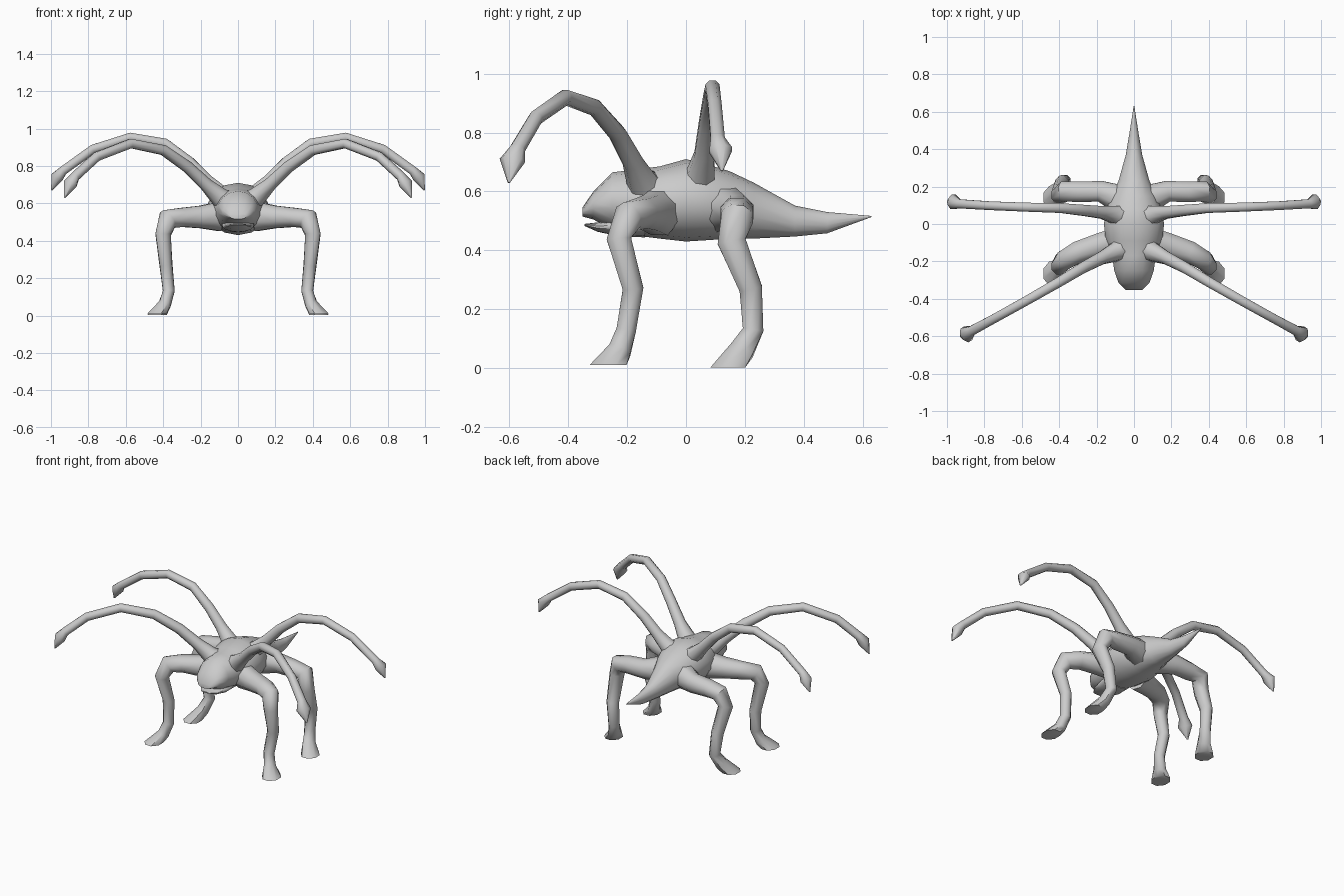
import bpy, bmesh, math
from mathutils import Vector

skin = bpy.data.materials.new("grey_skin")
skin.diffuse_color = (0.6, 0.6, 0.6, 1)


def loft(name, rings, mirror=False, angle=50):
    """Skin a list of equal-length vertex rings and cap both ends."""
    bm = bmesh.new()
    vs = [[bm.verts.new(p) for p in r] for r in rings]
    n = len(vs[0])
    for a, b in zip(vs, vs[1:]):
        for i in range(n):
            bm.faces.new((a[i], a[(i + 1) % n], b[(i + 1) % n], b[i]))
    bm.faces.new(vs[0])
    bm.faces.new(vs[-1])
    bmesh.ops.recalc_face_normals(bm, faces=bm.faces)
    me = bpy.data.meshes.new(name)
    bm.to_mesh(me)
    bm.free()
    ob = bpy.data.objects.new(name, me)
    bpy.context.collection.objects.link(ob)
    me.materials.append(skin)
    bpy.ops.object.select_all(action='DESELECT')
    ob.select_set(True)
    bpy.context.view_layer.objects.active = ob
    bpy.ops.object.shade_smooth_by_angle(angle=math.radians(angle))
    if mirror:
        mod = ob.modifiers.new("mirror", 'MIRROR')
        mod.use_mirror_merge = False
    return ob


def trunk(name, sections, n=14):
    """Sections along y: (y, bottom z, top z, half width)."""
    rings = []
    for y, lo, hi, w in sections:
        rings.append([(w * math.sin(2 * math.pi * i / n), y,
                       (lo + hi) / 2 + (hi - lo) / 2 * math.cos(2 * math.pi * i / n))
                      for i in range(n)])
    return loft(name, rings)


def limb(name, path, ref, end=None, n=8):
    """Path of (x, y, z, radius along ref, radius across); optional end direction."""
    pts = [Vector(p[:3]) for p in path]
    rings = []
    for k, p in enumerate(path):
        t = pts[min(k + 1, len(pts) - 1)] - pts[max(k - 1, 0)]
        if end and k == len(pts) - 1:
            t = Vector(end)
        t.normalize()
        a = Vector(ref)
        a = (a - a.dot(t) * t).normalized()
        b = t.cross(a)
        rings.append([pts[k] + a * p[3] * math.cos(2 * math.pi * (i + .5) / n)
                      + b * p[4] * math.sin(2 * math.pi * (i + .5) / n) for i in range(n)])
    return loft(name, rings, mirror=True)


# Head, torso and pointed tail
trunk("body", [
    (-0.352, 0.515, 0.545, 0.045), (-0.315, 0.505, 0.60, 0.085),
    (-0.25, 0.47, 0.665, 0.108), (-0.17, 0.45, 0.675, 0.12),
    (-0.09, 0.44, 0.685, 0.155), (0.0, 0.43, 0.71, 0.165),
    (0.08, 0.435, 0.69, 0.15), (0.15, 0.44, 0.668, 0.125),
    (0.23, 0.44, 0.63, 0.085), (0.37, 0.447, 0.552, 0.045),
    (0.48, 0.458, 0.53, 0.026), (0.63, 0.513, 0.517, 0.002)])

# Lower jaw below the open mouth
trunk("jaw", [(-0.345, 0.483, 0.49, 0.03), (-0.30, 0.463, 0.495, 0.065),
              (-0.23, 0.448, 0.51, 0.085), (-0.14, 0.444, 0.54, 0.09)])

# Legs, bent at the knee with flared feet
limb("front_leg", [
    (0.10, -0.09, 0.53, 0.075, 0.085), (0.20, -0.12, 0.527, 0.07, 0.065),
    (0.30, -0.15, 0.525, 0.062, 0.055), (0.375, -0.195, 0.515, 0.052, 0.058),
    (0.40, -0.228, 0.44, 0.045, 0.044), (0.385, -0.18, 0.27, 0.038, 0.036),
    (0.37, -0.203, 0.13, 0.036, 0.034), (0.392, -0.225, 0.06, 0.042, 0.035),
    (0.433, -0.265, 0.01, 0.068, 0.056)], (0, 1, 0), (0, 0, -1))
limb("rear_leg", [
    (0.07, 0.13, 0.54, 0.085, 0.085), (0.18, 0.175, 0.53, 0.06, 0.062),
    (0.29, 0.172, 0.525, 0.06, 0.055), (0.37, 0.175, 0.515, 0.058, 0.055),
    (0.40, 0.155, 0.43, 0.052, 0.044), (0.385, 0.22, 0.27, 0.042, 0.038),
    (0.37, 0.228, 0.13, 0.038, 0.034), (0.392, 0.19, 0.06, 0.045, 0.036),
    (0.433, 0.142, 0.002, 0.064, 0.056)], (0, 1, 0), (0, 0, -1))

# Arching tentacles with barbed ends
limb("front_tentacle", [
    (0.04, -0.12, 0.59, 0.08, 0.08), (0.10, -0.15, 0.635, 0.054, 0.052),
    (0.17, -0.18, 0.70, 0.037, 0.036), (0.27, -0.232, 0.795, 0.032, 0.032),
    (0.40, -0.31, 0.885, 0.029, 0.029), (0.575, -0.41, 0.92, 0.027, 0.027),
    (0.755, -0.51, 0.85, 0.026, 0.026), (0.87, -0.572, 0.745, 0.028, 0.026),
    (0.897, -0.59, 0.705, 0.046, 0.036), (0.927, -0.602, 0.63, 0.004, 0.004)],
    (0.5, 0.87, 0))
limb("rear_tentacle", [
    (0.04, 0.03, 0.61, 0.085, 0.075), (0.10, 0.05, 0.655, 0.052, 0.05),
    (0.17, 0.062, 0.725, 0.036, 0.036), (0.26, 0.072, 0.82, 0.032, 0.032),
    (0.39, 0.085, 0.92, 0.028, 0.029), (0.575, 0.09, 0.953, 0.026, 0.027),
    (0.775, 0.098, 0.89, 0.025, 0.026), (0.935, 0.108, 0.775, 0.026, 0.026),
    (0.967, 0.118, 0.74, 0.042, 0.036), (0.996, 0.122, 0.67, 0.004, 0.004)],
    (0, 1, 0))
